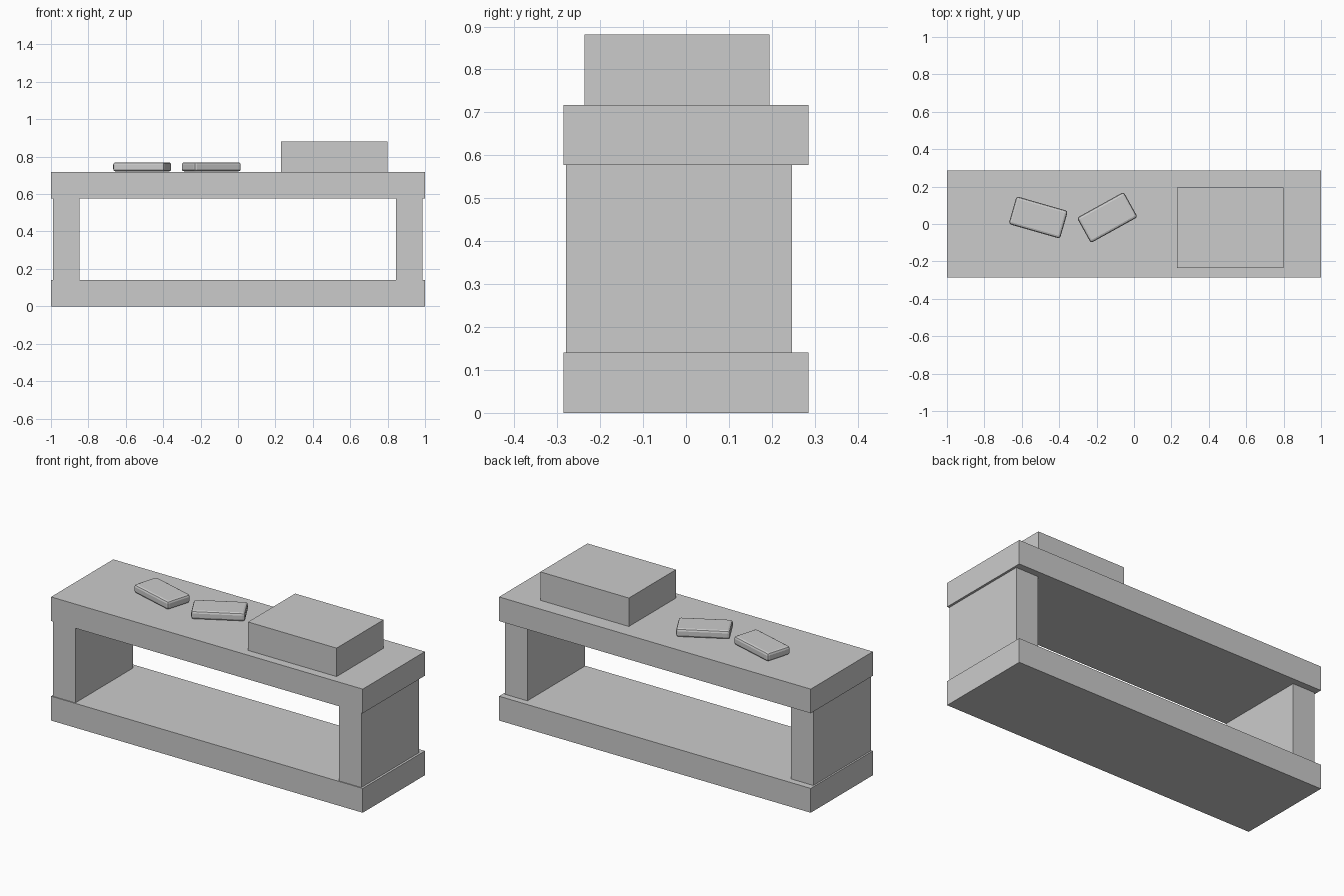
import bpy
from math import radians

if "Cube" in bpy.data.objects:
    bpy.data.objects.remove(bpy.data.objects["Cube"])


def box(name, lo, hi):
    """Axis-aligned box between two corners."""
    size = [b - a for a, b in zip(lo, hi)]
    centre = [(a + b) / 2 for a, b in zip(lo, hi)]
    bpy.ops.mesh.primitive_cube_add(size=1, location=centre)
    ob = bpy.context.object
    ob.name = name
    ob.scale = size
    bpy.ops.object.transform_apply(location=False, rotation=False, scale=True)
    return ob


# Lower and upper boards
box("bottom_shelf", (-1, -0.285, 0), (1, 0.285, 0.141))
box("table_top", (-1, -0.285, 0.577), (1, 0.285, 0.717))

# End panels
box("left_side_panel", (-0.99, -0.28, 0.141), (-0.848, 0.247, 0.577))
box("right_side_panel", (0.845, -0.28, 0.141), (0.987, 0.247, 0.577))

# Large box standing on the top
box("media_box", (0.23, -0.236, 0.717), (0.798, 0.195, 0.882))


# Remotes lying at an angle, with softened edges
def remote(name, x, y, angle):
    ob = box(name, (x - 0.143, y - 0.077, 0.721), (x + 0.143, y + 0.077, 0.770))
    ob.rotation_euler.z = radians(angle)
    mod = ob.modifiers.new("edge_bevel", 'BEVEL')
    mod.width = 0.013
    mod.segments = 2


remote("left_remote", -0.512, 0.035, -16)
remote("right_remote", -0.143, 0.035, 29)
